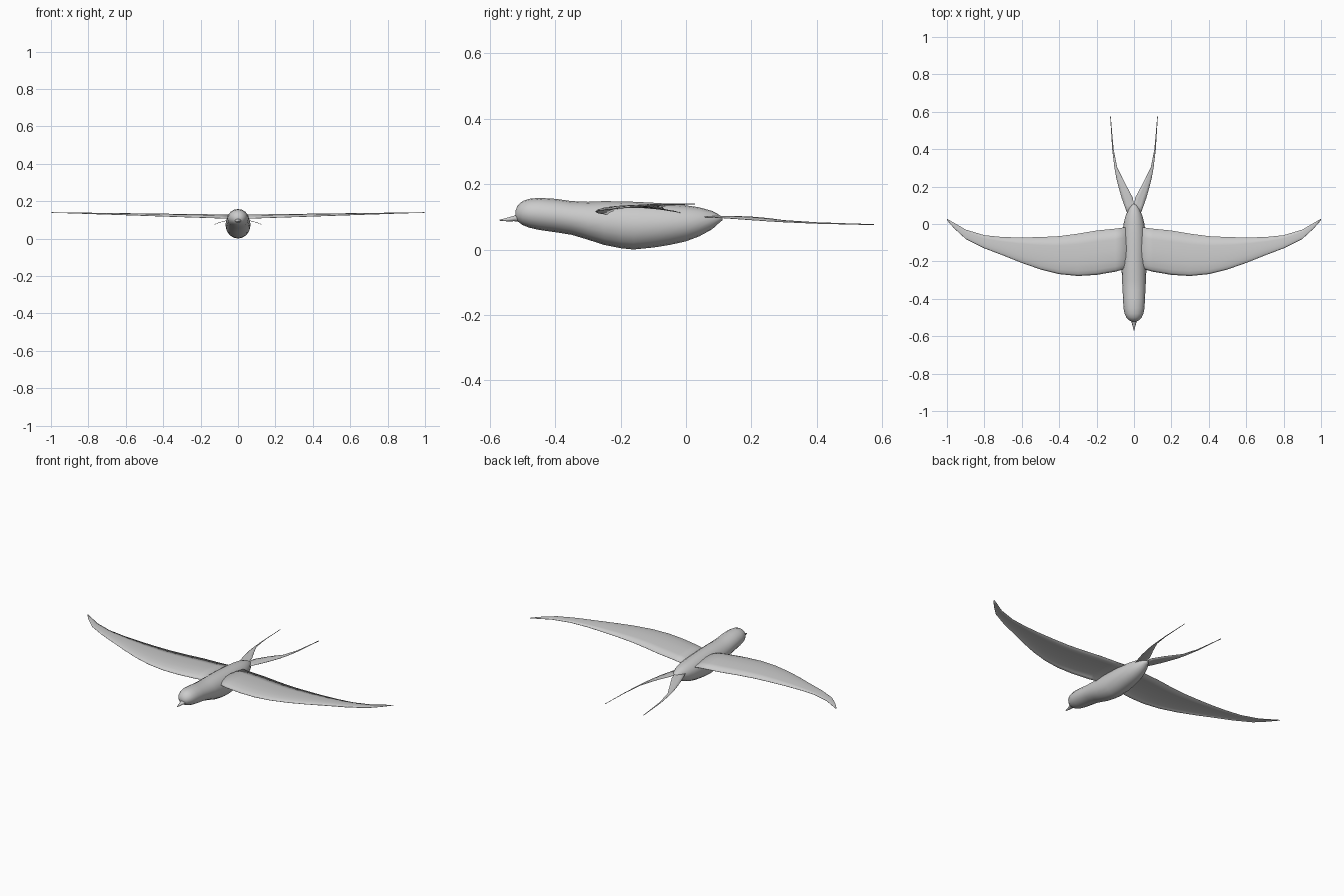
import bpy, math

grey = bpy.data.materials.new("plain grey")
grey.diffuse_color = (0.6, 0.6, 0.6, 1)


def make(name, verts, faces, angle=60):
    mesh = bpy.data.meshes.new(name)
    mesh.from_pydata(verts, [], faces)
    mesh.materials.append(grey)
    ob = bpy.data.objects.new(name, mesh)
    bpy.context.collection.objects.link(ob)
    bpy.ops.object.select_all(action='DESELECT')
    ob.select_set(True)
    bpy.context.view_layer.objects.active = ob
    bpy.ops.object.shade_smooth_by_angle(angle=math.radians(angle))
    return ob


def loft(name, rings, n=16):
    """Closed tube from (y, top, bottom, half width) sections."""
    verts, faces = [], []
    for y, top, bot, w in rings:
        for i in range(n):
            a = 2 * math.pi * i / n
            verts.append((w * math.cos(a), y, (top + bot) / 2 + (top - bot) / 2 * math.sin(a)))
    for r in range(len(rings) - 1):
        for i in range(n):
            j = (i + 1) % n
            faces.append((r * n + i, r * n + j, r * n + n + j, r * n + n + i))
    faces.append(tuple(reversed(range(n))))
    faces.append(tuple(range(len(verts) - n, len(verts))))
    return make(name, verts, faces)


def sheet(name, rows, thickness):
    """Thin surface through equal rows of points, mirrored to both sides."""
    m = len(rows[0])
    verts = [p for row in rows for p in row]
    faces = [(r * m + i, r * m + m + i, r * m + m + i + 1, r * m + i + 1)
             for r in range(len(rows) - 1) for i in range(m - 1)]
    ob = make(name, verts, faces)
    s = ob.modifiers.new("thickness", 'SOLIDIFY')
    s.thickness = thickness
    s.offset = -1
    ob.modifiers.new("both sides", 'MIRROR')
    return ob


# Body and head in one smooth loft
loft("body", [
    (-0.522, 0.118, 0.100, 0.010), (-0.515, 0.134, 0.086, 0.027),
    (-0.50, 0.148, 0.075, 0.041), (-0.48, 0.155, 0.067, 0.050),
    (-0.45, 0.158, 0.060, 0.056), (-0.40, 0.155, 0.053, 0.059),
    (-0.35, 0.148, 0.045, 0.061), (-0.30, 0.146, 0.030, 0.064),
    (-0.25, 0.148, 0.014, 0.066), (-0.20, 0.147, 0.004, 0.067),
    (-0.16, 0.146, 0.000, 0.067), (-0.10, 0.143, 0.006, 0.066),
    (-0.05, 0.140, 0.014, 0.062), (0.0, 0.135, 0.025, 0.056),
    (0.04, 0.129, 0.040, 0.046), (0.08, 0.118, 0.062, 0.030),
    (0.10, 0.107, 0.080, 0.017), (0.112, 0.098, 0.090, 0.005)])

# Beak
loft("beak", [(-0.508, 0.112, 0.085, 0.020), (-0.525, 0.104, 0.086, 0.013),
              (-0.548, 0.097, 0.086, 0.007), (-0.571, 0.091, 0.088, 0.001)], 10)

# Wings: x, leading y, trailing y; arched across the chord and flatter to the tip
outline = [(0.03, -0.235, -0.015), (0.10, -0.255, -0.025), (0.20, -0.272, -0.035),
           (0.30, -0.278, -0.052), (0.40, -0.268, -0.065), (0.50, -0.243, -0.070),
           (0.60, -0.208, -0.072), (0.70, -0.168, -0.070), (0.80, -0.130, -0.060),
           (0.90, -0.080, -0.030), (0.96, -0.025, 0.005), (1.0, 0.020, 0.028)]
arch = [(0, 0), (0.04, 0.4), (0.12, 0.75), (0.28, 1), (0.5, 1), (0.75, 0.75), (1, 0.3)]
rows = []
for x, lead, trail in outline:
    low, high = 0.106 + 0.034 * x, 0.128 + 0.013 * x
    rows.append([(x, lead + (trail - lead) * v, low + (high - low) * h) for v, h in arch])
sheet("wings", rows, 0.002)

# Forked tail: y, inner x, outer x, with the outer edge drooping
fork = [(0.04, 0.0, 0.030), (0.10, 0.0, 0.052), (0.14, 0.006, 0.066),
        (0.20, 0.038, 0.083), (0.25, 0.064, 0.095), (0.30, 0.089, 0.104),
        (0.40, 0.109, 0.116), (0.50, 0.118, 0.122), (0.575, 0.124, 0.127)]
rows = []
for y, inner, outer in fork:
    row = []
    for v in (0, 0.33, 0.67, 1):
        x = inner + (outer - inner) * v
        row.append((x, y, 0.101 - 1.65 * x * x))
    rows.append(row[::-1])
tail = sheet("tail_streamers", rows, 0.002)
tail.data.flip_normals()
